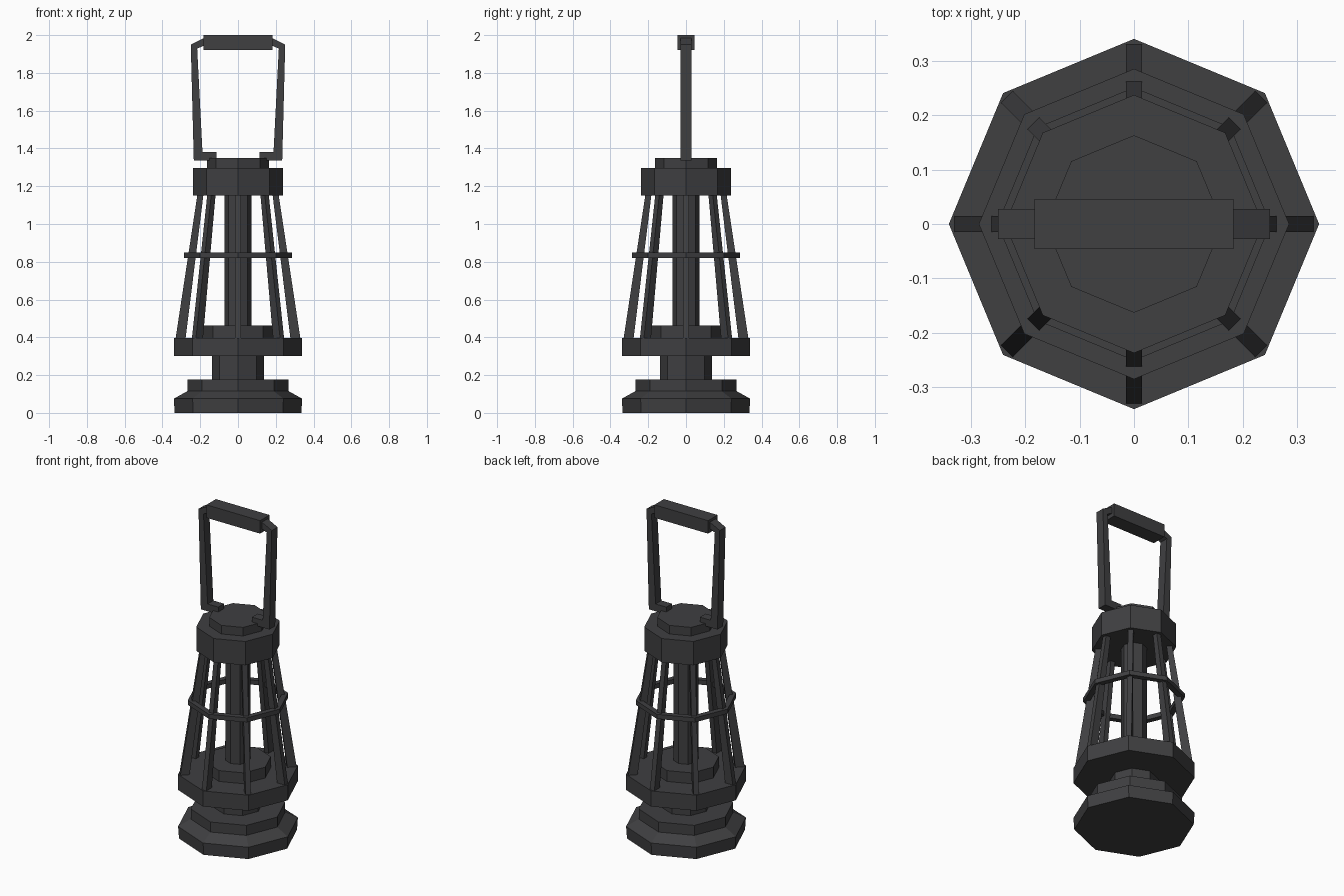
import bpy, bmesh, math
from mathutils import Vector, Matrix

if "Cube" in bpy.data.objects:
    bpy.data.objects.remove(bpy.data.objects["Cube"])

dark = bpy.data.materials.new("dark_metal")
dark.diffuse_color = (0.05, 0.05, 0.053, 1)
dark.use_nodes = True
dark.node_tree.nodes["Principled BSDF"].inputs["Base Color"].default_value = dark.diffuse_color


def finish(name, bm):
    bmesh.ops.recalc_face_normals(bm, faces=bm.faces)
    me = bpy.data.meshes.new(name)
    bm.to_mesh(me)
    bm.free()
    me.materials.append(dark)
    ob = bpy.data.objects.new(name, me)
    bpy.context.collection.objects.link(ob)
    return ob


def lathe(name, profile, closed=False, n=8):
    """Octagonal turned part from (radius, z) points."""
    bm = bmesh.new()
    rings = [[bm.verts.new((r * math.cos(i * math.tau / n), r * math.sin(i * math.tau / n), z))
              for i in range(n)] for r, z in profile]
    pairs = list(zip(rings, rings[1:]))
    if closed:
        pairs.append((rings[-1], rings[0]))
    else:
        bm.faces.new(rings[0])
        bm.faces.new(rings[-1])
    for a, b in pairs:
        for i in range(n):
            j = (i + 1) % n
            bm.faces.new((a[i], a[j], b[j], b[i]))
    return finish(name, bm)


def slab(name, outline, half, angle=0.0, mirror=False):
    """Outline in the x-z plane, thickened along y and turned about z."""
    bm = bmesh.new()
    face = bm.faces.new([bm.verts.new((x, -half, z)) for x, z in outline])
    out = bmesh.ops.extrude_face_region(bm, geom=[face], use_keep_orig=True)
    new = [v for v in out["geom"] if isinstance(v, bmesh.types.BMVert)]
    bmesh.ops.translate(bm, verts=new, vec=Vector((0, 2 * half, 0)))
    bmesh.ops.rotate(bm, verts=bm.verts, matrix=Matrix.Rotation(angle, 3, 'Z'))
    ob = finish(name, bm)
    if mirror:
        ob.modifiers.new("mirror", 'MIRROR')
    return ob


# Base, neck and lower plate
lathe("base", [(0.335, 0), (0.34, 0.075), (0.268, 0.115), (0.268, 0.177)])
lathe("neck", [(0.138, 0.177), (0.138, 0.30)])
lathe("lower_plate", [(0.34, 0.30), (0.34, 0.396)])
lathe("burner_disc", [(0.186, 0.396), (0.186, 0.463)])

# Central column and cap
lathe("column", [(0.072, 0.463), (0.072, 1.15)])
lathe("cap", [(0.237, 1.15), (0.237, 1.297)])
lathe("cap_top", [(0.163, 1.297), (0.163, 1.35)])

# Cage: eight leaning rods and a hoop
for i in range(8):
    slab(f"cage_rod_{i + 1}", [(0.278, 0.39), (0.33, 0.396), (0.215, 1.155), (0.183, 1.155)],
         0.015, i * math.tau / 8)
lathe("cage_hoop", [(0.25, 0.82), (0.285, 0.82), (0.285, 0.848), (0.25, 0.848)], closed=True)

# Handle: bent side arms and a square grip
slab("handle_arms", [(0.115, 1.335), (0.234, 1.335), (0.25, 1.95), (0.18, 1.985),
                     (0.18, 1.945), (0.216, 1.928), (0.188, 1.38), (0.115, 1.38)],
     0.028, mirror=True)
slab("handle_grip", [(-0.183, 1.92), (0.183, 1.92), (0.183, 2.0), (-0.183, 2.0)], 0.046)
